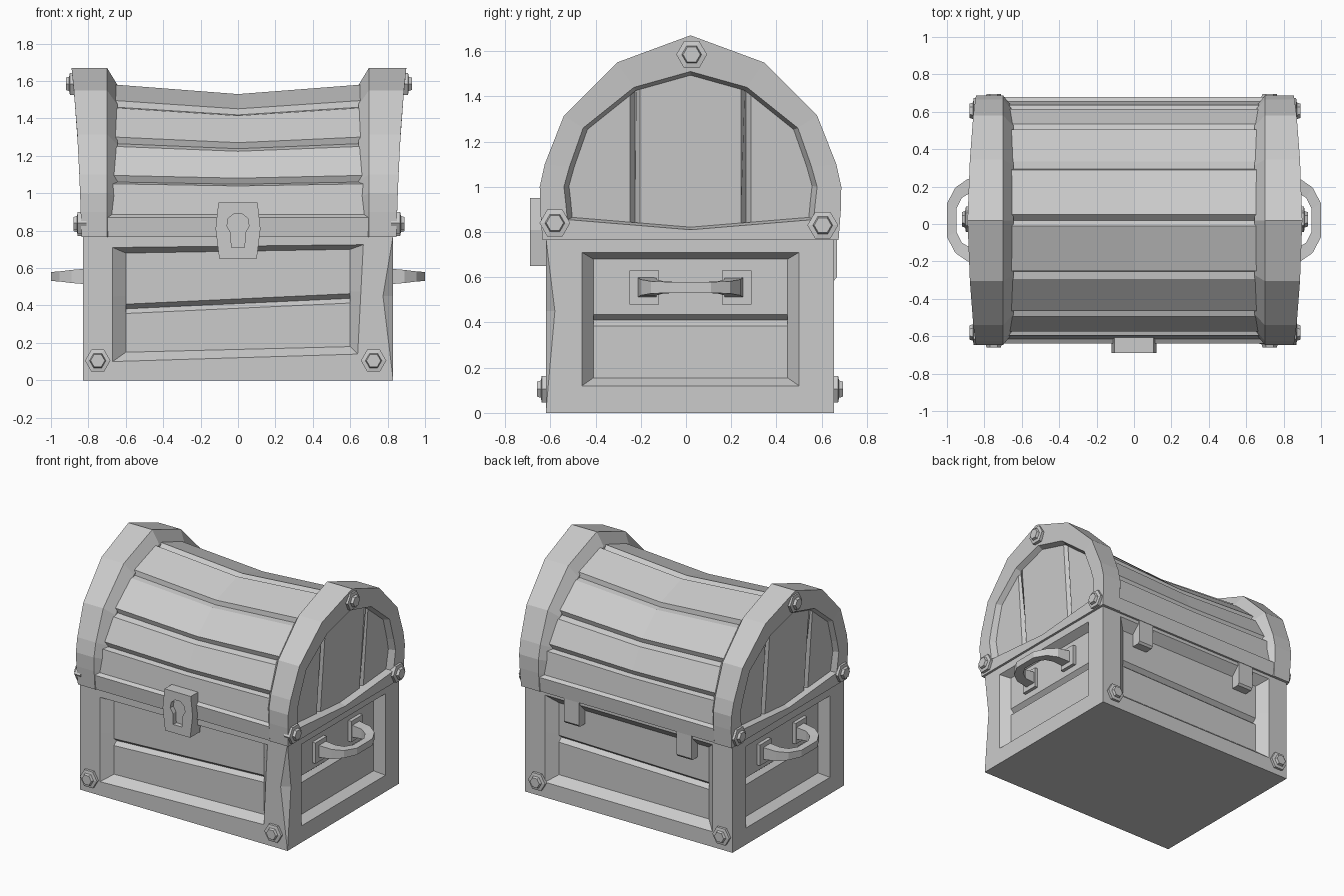
import bpy, bmesh, math
from mathutils import Vector

if "Cube" in bpy.data.objects:
    bpy.data.objects.remove(bpy.data.objects["Cube"])

YC = 0.02  # middle of the chest in y


def finish(bm, name):
    bmesh.ops.remove_doubles(bm, verts=bm.verts, dist=1e-4)
    bmesh.ops.recalc_face_normals(bm, faces=bm.faces)
    me = bpy.data.meshes.new(name)
    bm.to_mesh(me)
    bm.free()
    ob = bpy.data.objects.new(name, me)
    bpy.context.collection.objects.link(ob)
    return ob


def loft(bm, loops, start=True, end=True):
    """Skin closed loops of equal length; returns the last cap."""
    rows = [[bm.verts.new(p) for p in lp] for lp in loops]
    n = len(rows[0])
    for a, b in zip(rows, rows[1:]):
        for i in range(n):
            j = (i + 1) % n
            bm.faces.new((a[i], a[j], b[j], b[i]))
    if start:
        bm.faces.new(rows[0][::-1])
    return bm.faces.new(rows[-1]) if end else None


def groove(bm, faces, co, no, w, push):
    """Cut a V groove of half width w across flat faces."""
    co, no = Vector(co), Vector(no).normalized()
    mid = []
    for d in (-w, 0, w):
        geom = set(faces)
        for f in faces:
            geom.update(f.edges)
            geom.update(f.verts)
        r = bmesh.ops.bisect_plane(bm, geom=list(geom), plane_co=co + no * d, plane_no=no)
        faces = [g for g in r['geom'] if isinstance(g, bmesh.types.BMFace)]
        if d == 0:
            mid = [g for g in r['geom_cut'] if isinstance(g, bmesh.types.BMVert)]
    for v in mid:
        v.co += Vector(push)
    return faces


def box(name, lo, hi):
    bm = bmesh.new()
    (x0, y0, z0), (x1, y1, z1) = lo, hi
    loft(bm, [[(x0, y0, z), (x1, y0, z), (x1, y1, z), (x0, y1, z)] for z in (z0, z1)])
    return finish(bm, name)


# ---- body: four framed, recessed panels around a box, one chipped corner
X, Y0, Y1, H = 0.83, -0.62, 0.655, 0.775
bm = bmesh.new()


def panel(f, u0, u1, opening, inner, tilt, push, m0=None, m1=None):
    hm = 0.45
    m0, m1 = (u0 if m0 is None else m0), (u1 if m1 is None else m1)

    def six(q):
        bl, br, tr, tl = q
        mid = lambda a, b: (a[0] + (b[0] - a[0]) * 0.57, a[1] + (b[1] - a[1]) * 0.57)
        return [bl, br, mid(br, tr), tr, tl, mid(bl, tl)]
    outer = [(u0, 0), (u1, 0), (m1, hm), (u1, H), (u0, H), (m0, hm)]
    loops = [[f(u, z, d) for u, z in lp] for lp, d in
             ((outer, 0), (six(opening), 0), (six(inner), 0.06))]
    cap = loft(bm, loops, start=False)
    a, b = f(inner[0][0], 0.41 - tilt, 0.06), f(inner[1][0], 0.41 + tilt, 0.06)
    along = Vector(b) - Vector(a)
    groove(bm, [cap], (Vector(a) + Vector(b)) / 2, along.cross(Vector(push)), 0.025, push)


def quad(a, b, z0, z1):
    return [(a, z0), (b, z0), (b, z1), (a, z1)]


panel(lambda u, z, d: (u, Y0 + d, z), -X, X,
      [(-.67, .10), (.64, .14), (.67, .725), (-.67, .71)],
      [(-.60, .15), (.60, .18), (.60, .70), (-.60, .68)], 0.028, (0, .03, 0), m1=0.775)
panel(lambda u, z, d: (u, Y1 - d, z), -X, X,
      quad(-.67, .67, .11, .74), quad(-.60, .60, .16, .68), 0.01, (0, -.03, 0))
panel(lambda u, z, d: (X - d, u, z), Y0, Y1,
      quad(-.46, .50, .12, .71), quad(-.41, .45, .155, .68), 0, (-.03, 0, 0), m0=-0.58)
panel(lambda u, z, d: (-X + d, u, z), Y0, Y1,
      quad(-.46, .50, .12, .71), quad(-.41, .45, .155, .68), 0, (.03, 0, 0))
for z in (0, H):
    bm.faces.new([bm.verts.new(p) for p in ((-X, Y0, z), (X, Y0, z), (X, Y1, z), (-X, Y1, z))])
    bm.faces.new([bm.verts.new(p) for p in ((X, Y0, z), (0.775, Y0, .45), (X, -0.58, .45))])
finish(bm, "body")


# ---- lid planks: grooved arch, sagging in the middle
half = [(.65, .765), (.66, .87), (.635, .885), (.615, 1.05), (.58, 1.06), (.595, 1.095),
        (.515, 1.25), (.475, 1.265), (.485, 1.30), (.315, 1.455), (.275, 1.46), (.27, 1.495),
        (.03, 1.58), (0, 1.55)]
prof = half + [(-y, z) for y, z in half[-2::-1]]
bm = bmesh.new()
loft(bm, [[(x, YC + y, z - max(0, z - 0.9) / 0.68 * 0.05 * (1 - abs(x) / 0.65)) for y, z in prof]
          for x in (-0.70, 0, 0.70)])
finish(bm, "lid_planks")

# ---- lid ends: arched band with a recessed, grooved end panel
out = [(.655, .765), (.665, .90), (.667, 1.0), (.645, 1.1), (.56, 1.315), (.325, 1.55), (0, 1.67)]
opn = [(.545, .855), (.552, .93), (.56, 1.0), (.535, 1.09), (.475, 1.26), (.25, 1.44), (0, 1.51)]


def ring(h, bottom):
    return h + [(-y, z) for y, z in h[-2::-1]] + [(0, bottom)]


def flare(z, s=1):
    t = (z - 0.77) / 0.9
    return 0.842 + s * 0.005 + 0.028 * t + 0.025 * t ** 3


outer, opening = ring(out, 0.765), ring(opn, 0.81)
for s, side in ((1, "right"), (-1, "left")):
    def at(loop, x=None, k=1, zc=0.77):
        return [(s * (x or flare(z, s)), YC + y * k, zc + (z - zc) * k) for y, z in loop]
    # the end panel leans out slightly with the band
    inner = [(s * (0.80 + 0.065 * (p[2] - 0.81)), p[1], p[2]) for p in at(opening, 1, 0.96, 1.1)]
    bm = bmesh.new()
    cap = loft(bm, [at(outer, 0.64, .78), at(outer, 0.645, .90), at(outer, 0.70), at(outer),
                    at(opening), inner])
    faces = [cap]
    for y in (-0.245, 0.245):
        faces = groove(bm, faces, (0, YC + y, 1), (0, 1, 0), 0.022, (-s * 0.03, 0, 0))
    finish(bm, "lid_end_" + side)


# ---- hexagonal bolts
def bolt(name, loc, axis, sign):
    bm = bmesh.new()
    loops = []
    for r, h in ((.068, -.03), (.068, .018), (.044, .022), (.038, .04)):
        lp = []
        for i in range(6):
            u, v = r * math.cos(i * math.pi / 3), r * math.sin(i * math.pi / 3)
            lp.append(Vector(loc) + Vector((u, sign * h, v) if axis == 'y' else (sign * h, u, v)))
        loops.append(lp)
    loft(bm, loops)
    finish(bm, name)


for x in (-0.75, 0.725):
    bolt("front_bolt", (x, Y0, 0.105), 'y', -1)
    bolt("back_bolt", (x, Y1, 0.105), 'y', 1)
for s in (-1, 1):
    for y, z in ((-0.58, 0.84), (0.605, 0.83), (0.025, 1.585)):
        bolt("lid_bolt", (s * flare(z, s), y, z), 'x', s)

# ---- side handles: tapered arched bars on mounting plates
o = [(.77, .235), (.89, .22), (.955, .175), (1.0, .09)]
i_ = [(.77, .15), (.87, .15), (.92, .12), (.95, .06)]
hh = [.045, .035, .027, .024]
path = [(a, b, h, 1) for a, b, h in zip(o, i_, hh)]
path += [(a, b, h, -1) for a, b, h, _ in path[::-1]]
for s in (-1, 1):
    bm = bmesh.new()
    loft(bm, [[(s * a[0], YC + m * a[1], .555 - h), (s * a[0], YC + m * a[1], .555 + h),
               (s * b[0], YC + m * b[1], .555 + h), (s * b[0], YC + m * b[1], .555 - h)]
              for a, b, h, m in path])
    finish(bm, "handle")
    for y in (-0.185, 0.225):
        xs = sorted((s * 0.76, s * 0.795))
        box("handle_plate", (xs[0], y - .065, .48), (xs[1], y + .065, .63))

# ---- lock plate with keyhole
bm = bmesh.new()
shape = [(-.10, .65), (.10, .65), (.12, .81), (.105, .95), (-.105, .95), (-.12, .81)]
loft(bm, [[(x, y, z) for x, z in shape] for y in (-0.58, -0.69)])
lock = finish(bm, "lock")
hole = [(-.035, .71), (.035, .71)] + [(.06 * math.cos(math.radians(a)), .835 + .06 * math.sin(math.radians(a)))
                                      for a in range(-50, 231, 40)]
bm = bmesh.new()
loft(bm, [[(x, y, z) for x, z in hole] for y in (-0.655, -0.75)])
cutter = finish(bm, "keyhole_cutter")
cutter.hide_render = True
mod = lock.modifiers.new("keyhole", 'BOOLEAN')
mod.operation, mod.solver, mod.object = 'DIFFERENCE', 'EXACT', cutter
bpy.context.view_layer.objects.active = lock
bpy.ops.object.modifier_apply(modifier="keyhole")
bpy.data.objects.remove(cutter)

# ---- hinges on the back
for x in (-0.45, 0.45):
    bm = bmesh.new()
    loft(bm, [[(x - w, .57, z), (x + w, .57, z), (x + w, y, z), (x - w, y, z)]
              for w, y, z in ((.06, .655, .585), (.06, .667, .60), (.06, .667, .78))])
    finish(bm, "hinge")
